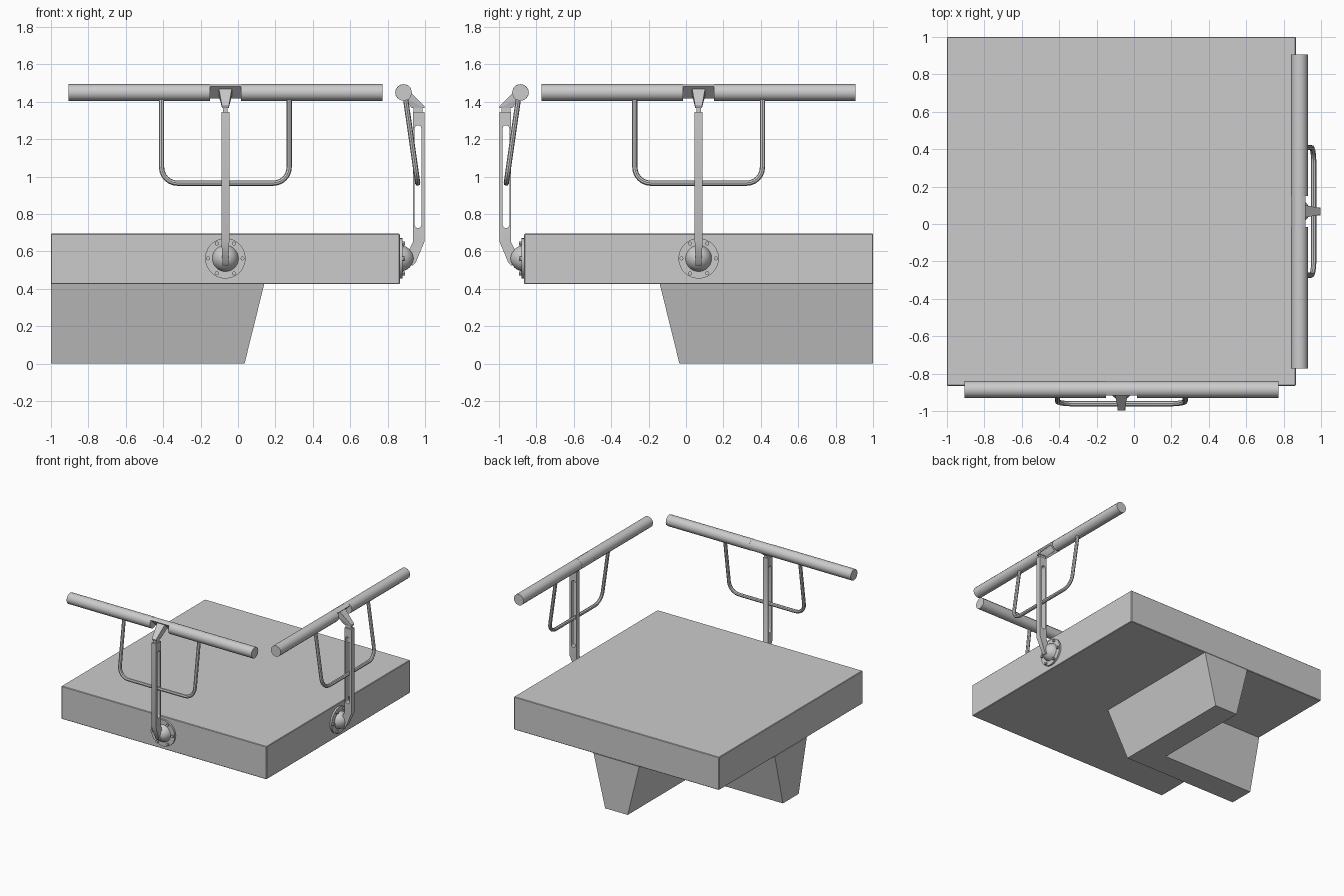
import bpy, bmesh, math
from mathutils import Matrix, Vector

if "Cube" in bpy.data.objects:
    bpy.data.objects.remove(bpy.data.objects["Cube"])

CX, CY = -0.0675, 0.0675      # platform centre
OFF = 0.0675                  # centre offset for outward distances
HUB_Z = 0.563


def finish(name, bm, mat, smooth=True):
    bmesh.ops.recalc_face_normals(bm, faces=bm.faces[:])
    me = bpy.data.meshes.new(name)
    bm.to_mesh(me)
    bm.free()
    ob = bpy.data.objects.new(name, me)
    bpy.context.collection.objects.link(ob)
    ob.matrix_world = mat
    if smooth:
        bpy.ops.object.select_all(action='DESELECT')
        ob.select_set(True)
        bpy.context.view_layer.objects.active = ob
        bpy.ops.object.shade_smooth_by_angle(angle=math.radians(40))
    return ob


def pt(u, v, z):
    """u runs along the platform side, v outward from it."""
    return Vector((u, -(v + OFF), z))


def prism(bm, loops, u0, u1):
    """Extrude (v, z) loops along u; later loops are holes."""
    edges = []
    for loop in loops:
        vs = [bm.verts.new(pt(u0, v, z)) for v, z in loop]
        edges += [bm.edges.new((vs[i - 1], vs[i])) for i in range(len(vs))]
    res = bmesh.ops.triangle_fill(bm, edges=edges, use_beauty=True,
                                  normal=Vector((1, 0, 0)))
    faces = [f for f in res['geom'] if isinstance(f, bmesh.types.BMFace)]
    ext = bmesh.ops.extrude_face_region(bm, geom=faces, use_keep_orig=True)
    moved = [g for g in ext['geom'] if isinstance(g, bmesh.types.BMVert)]
    bmesh.ops.translate(bm, verts=moved, vec=(u1 - u0, 0, 0))


def arc(v, z, r, a0, a1, n):
    return [(v + r * math.cos(math.radians(a0 + (a1 - a0) * i / n)),
             z + r * math.sin(math.radians(a0 + (a1 - a0) * i / n)))
            for i in range(n + 1)]


centre = Matrix.Translation((CX, CY, 0))

# Platform slab
bm = bmesh.new()
bmesh.ops.create_cube(bm, size=1, matrix=Matrix.Translation((0, 0, 0.56))
                      @ Matrix.Diagonal((1.865, 1.865, 0.27, 1)))
slab = finish("platform", bm, centre, smooth=False)
bev = slab.modifiers.new("edge", 'BEVEL')
bev.width, bev.segments = 0.004, 1

# L-shaped tapered beam under the platform
bm = bmesh.new()
E = 0.9325
rings = []
for h, z in ((0.1025, 0.0), (0.2075, 0.425)):
    outline = [(-E, -h), (h, -h), (h, E), (-h, E), (-h, h), (-E, h)]
    rings.append([bm.verts.new((x, y, z)) for x, y in outline])
for ring in rings:
    bm.faces.new(ring)
for i in range(6):
    bm.faces.new((rings[0][i - 1], rings[0][i], rings[1][i], rings[1][i - 1]))
finish("support_beam", bm, centre, smooth=False)


def railing(tag, angle):
    mat = centre @ Matrix.Rotation(angle, 4, 'Z')

    # Handrail with a half-round notch in the middle
    bm = bmesh.new()
    full = arc(0.885, 1.45, 0.045, 0, 330, 11)
    half = arc(0.885, 1.45, 0.045, 45, 225, 6)
    prism(bm, [full], -0.84, -0.083)
    prism(bm, [half], -0.083, 0.083)
    prism(bm, [full], 0.083, 0.84)
    finish(tag + "_handrail", bm, mat)

    # Tapered bracket and neck
    bm = bmesh.new()
    shape = [(0.035, [(0.903, 1.472), (0.868, 1.433)]),
             (0.018, [(0.996, 1.377), (0.996, 1.367), (0.93, 1.367)])]
    vs = [bm.verts.new(pt(s * w, v, z))
          for w, pts in shape for v, z in pts for s in (-1, 1)]
    bmesh.ops.convex_hull(bm, input=vs)
    prism(bm, [[(0.937, 1.34), (0.987, 1.34), (0.987, 1.37), (0.937, 1.37)]],
          -0.012, 0.012)
    finish(tag + "_bracket", bm, mat, smooth=False)

    # Slotted post, bent inward at the foot
    bm = bmesh.new()
    outer = [(0.935, 1.345), (0.998, 1.345), (0.998, 0.655), (0.95, 0.54),
             (0.935, 0.525), (0.915, 0.53), (0.91, 0.6), (0.935, 0.65)]
    slot = arc(0.9625, 1.257, 0.018, 0, 180, 8) + arc(0.9625, 0.743, 0.018, 180, 360, 8)
    prism(bm, [outer, slot], -0.021, 0.021)
    for v in bm.verts:
        if v.co.z < 0.61:
            v.co.x *= 0.75
    finish(tag + "_post", bm, mat)

    # Flange and domed hub
    bm = bmesh.new()
    prof = [(0, 0.86), (0.108, 0.86), (0.108, 0.879), (0.07, 0.879), (0.066, 0.888),
            (0.062, 0.9), (0.05, 0.916), (0.034, 0.93), (0.018, 0.937), (0, 0.94)]
    vs = [bm.verts.new(pt(r, v, HUB_Z)) for r, v in prof]
    es = [bm.edges.new(p) for p in zip(vs, vs[1:])]
    bmesh.ops.spin(bm, geom=vs + es, cent=(0, 0, HUB_Z), axis=(0, 1, 0),
                   angle=math.tau, steps=28, use_merge=True)
    bmesh.ops.remove_doubles(bm, verts=bm.verts[:], dist=1e-5)
    finish(tag + "_flange", bm, mat)

    # Flange bolts
    bm = bmesh.new()
    for i in range(6):
        a = i * math.pi / 3
        p = pt(0.092 * math.cos(a), 0.882, HUB_Z + 0.092 * math.sin(a))
        bmesh.ops.create_cone(bm, cap_ends=True, segments=8, radius1=0.011,
                              radius2=0.011, depth=0.024,
                              matrix=Matrix.Translation(p) @ Matrix.Rotation(math.pi / 2, 4, 'X'))
    finish(tag + "_bolts", bm, mat)

    # U-shaped loop hanging from the rail through the slot
    w, zb, r = 0.341, 0.965, 0.085
    right = [(w, 1.43)] + arc(w - r, zb + r, r, 0, -90, 6)
    path = right + [(-u, z) for u, z in reversed(right)]
    cu = bpy.data.curves.new("loop_path", 'CURVE')
    cu.dimensions = '3D'
    cu.bevel_depth, cu.bevel_resolution, cu.use_fill_caps = 0.014, 2, True
    sp = cu.splines.new('POLY')
    sp.points.add(len(path) - 1)
    for q, (u, z) in zip(sp.points, path):
        v = 0.897 + (1.41 - z) / 0.445 * 0.064
        q.co = (*pt(u, v, z), 1)
    tmp = bpy.data.objects.new("loop_path", cu)
    bpy.context.collection.objects.link(tmp)
    dg = bpy.context.evaluated_depsgraph_get()
    me = bpy.data.meshes.new_from_object(tmp.evaluated_get(dg))
    bm = bmesh.new()
    bm.from_mesh(me)
    bpy.data.objects.remove(tmp)
    bpy.data.meshes.remove(me)
    finish(tag + "_loop", bm, mat)


railing("front", 0)
railing("side", math.pi / 2)
